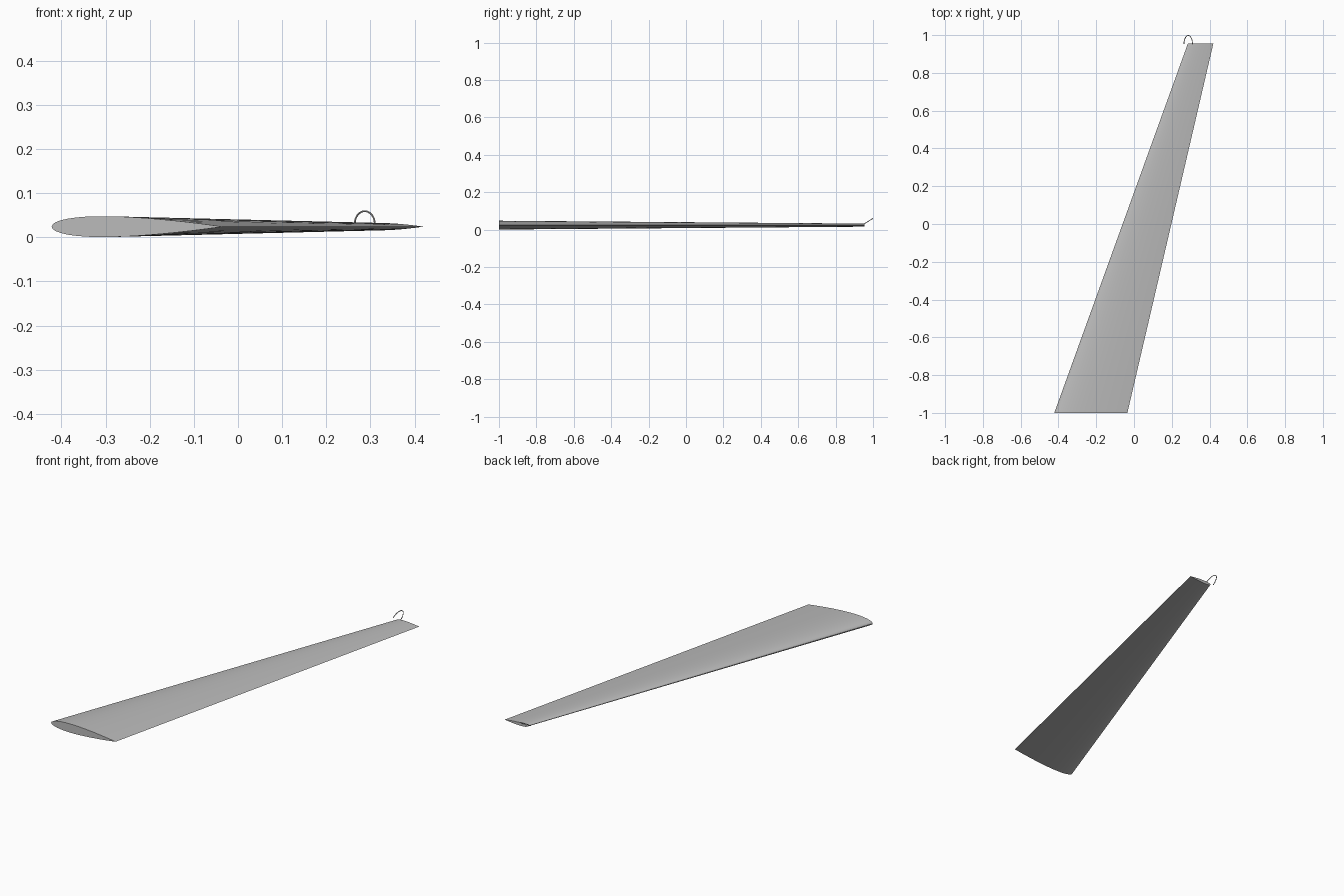
import bpy, bmesh, math
from mathutils import Vector

cube = bpy.data.objects.get("Cube")
if cube:
    bpy.data.objects.remove(cube, do_unlink=True)

MID_Z = 0.024


def make_material(name, rgb):
    mat = bpy.data.materials.new(name)
    mat.use_nodes = True
    mat.diffuse_color = (*rgb, 1)
    mat.node_tree.nodes["Principled BSDF"].inputs["Base Color"].default_value = (*rgb, 1)
    return mat


def half_thickness(t, ratio):
    # Symmetric aerofoil with a closed trailing edge
    return 5 * ratio * (0.2969 * math.sqrt(t) - 0.126 * t - 0.3516 * t**2
                        + 0.2843 * t**3 - 0.1036 * t**4)


def section(bm, lead, trail, y, steps=20):
    # Upper side from nose to tail, then lower side back to the nose
    chord = trail - lead
    ts = [(1 - math.cos(math.pi * i / steps)) / 2 for i in range(steps + 1)]
    loop = [(t, 1) for t in ts] + [(t, -1) for t in ts[-2:0:-1]]
    return [bm.verts.new((lead + chord * t, y,
                          MID_Z + side * chord * half_thickness(t, 0.122)))
            for t, side in loop]


grey = make_material("light grey", (0.5, 0.5, 0.5))

# Swept, tapered wing
bm = bmesh.new()
root = section(bm, -0.422, -0.035, -1.0)
tip = section(bm, 0.285, 0.42, 0.955)
for i in range(len(root)):
    j = (i + 1) % len(root)
    bm.faces.new((root[i], root[j], tip[j], tip[i]))
bm.faces.new(root)
bm.faces.new(tip)
bmesh.ops.recalc_face_normals(bm, faces=bm.faces)
mesh = bpy.data.meshes.new("wing")
bm.to_mesh(mesh)
bm.free()
wing = bpy.data.objects.new("wing", mesh)
bpy.context.collection.objects.link(wing)
mesh.materials.append(grey)

# Thin wire loop leaning out from the wing tip
curve = bpy.data.curves.new("tip_loop", "CURVE")
curve.dimensions = "3D"
curve.bevel_depth = 0.002
curve.bevel_resolution = 2
curve.use_fill_caps = True
base, lean = Vector((0.287, 0.953, 0.031)), Vector((0, 0.045, 0.028))
count = 25
spline = curve.splines.new("POLY")
spline.points.add(count - 1)
for i, point in enumerate(spline.points):
    a = math.pi * i / (count - 1)
    p = base + Vector((-0.0225 * math.cos(a), 0, 0)) + lean * math.sin(a)
    point.co = (*p, 1)
curve.materials.append(grey)
tip_loop = bpy.data.objects.new("tip_loop", curve)
bpy.context.collection.objects.link(tip_loop)

# Turn the loop into a mesh and smooth both parts
bpy.ops.object.select_all(action="DESELECT")
tip_loop.select_set(True)
bpy.context.view_layer.objects.active = tip_loop
bpy.ops.object.convert(target="MESH")
wing.select_set(True)
bpy.ops.object.shade_smooth_by_angle(angle=math.radians(40))
